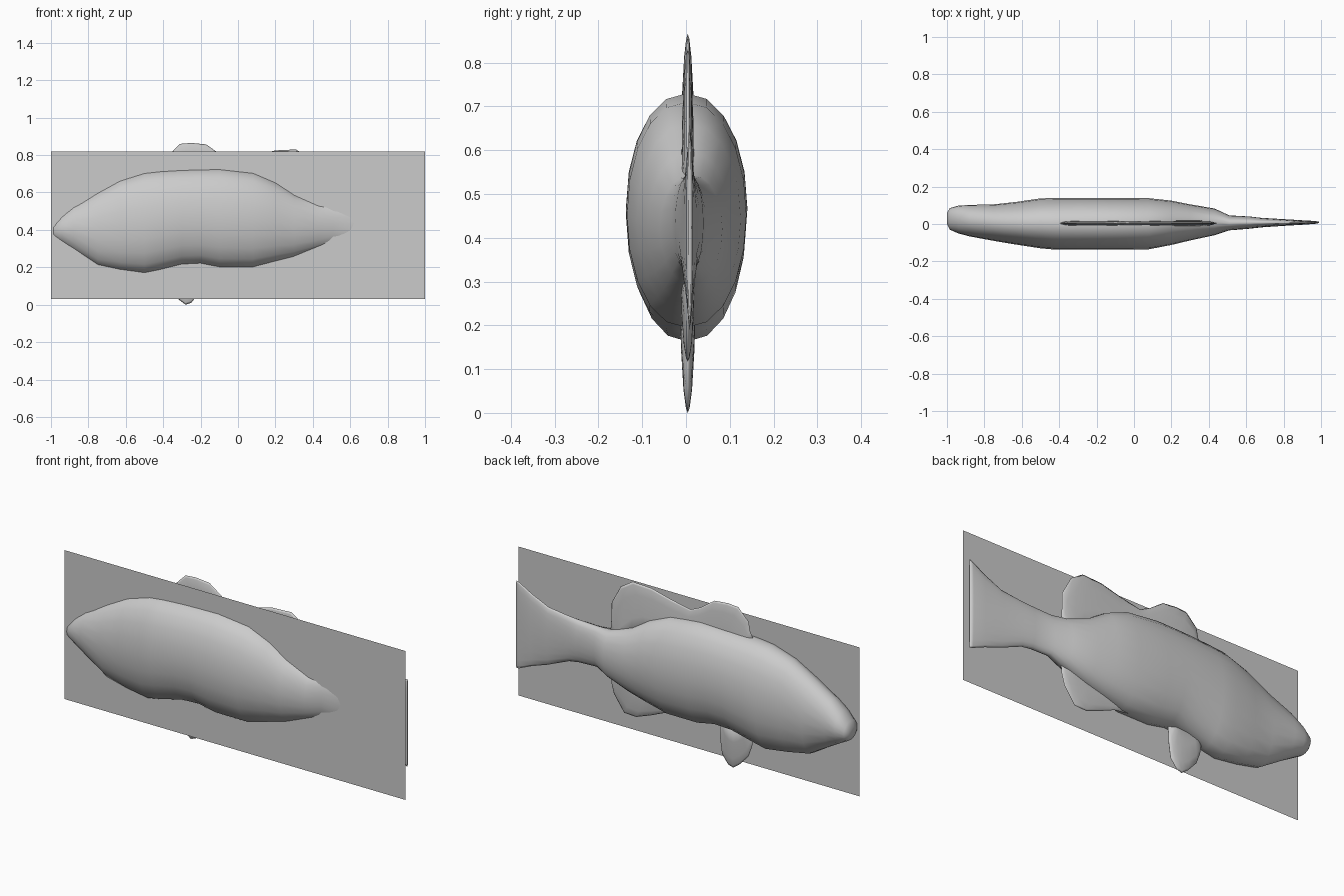
import bpy, bmesh, math

if "Cube" in bpy.data.objects:
    bpy.data.objects.remove(bpy.data.objects["Cube"])


def finish(bm, name):
    bmesh.ops.recalc_face_normals(bm, faces=bm.faces)
    me = bpy.data.meshes.new(name)
    bm.to_mesh(me)
    bm.free()
    ob = bpy.data.objects.new(name, me)
    bpy.context.collection.objects.link(ob)
    for p in me.polygons:
        p.use_smooth = True
    return ob


def bridge(bm, rings):
    """Skin closed rings of vertices, capping both ends."""
    n = len(rings[0])
    for a, b in zip(rings, rings[1:]):
        for i in range(n):
            j = (i + 1) % n
            bm.faces.new((a[i], a[j], b[j], b[i]))
    bm.faces.new(rings[0])
    bm.faces.new(rings[-1][::-1])


def loft(name, stations, sides=20):
    """Rounded sections: x, top z, bottom z, y min, y max."""
    bm = bmesh.new()
    rings = []
    for x, zt, zb, y0, y1 in stations:
        ring = []
        for i in range(sides):
            a = 2 * math.pi * i / sides
            c, s = math.cos(a), math.sin(a)
            c = math.copysign(abs(c) ** 0.93, c)
            ring.append(bm.verts.new((x, (y0 + y1) / 2 + (y1 - y0) / 2 * c,
                                      (zt + zb) / 2 + (zt - zb) / 2 * s)))
        rings.append(ring)
    bridge(bm, rings)
    return finish(bm, name)


def fin(name, edge, base, thick, y=0.004):
    """Tapered fin from a base segment (start, end) out to an edge outline."""
    bm = bmesh.new()
    rows = [(-1, 0), (-1, .45), (-.75, .8), (-.35, .96), (0, 1),
            (.35, .96), (.75, .8), (1, .45), (1, 0)]
    (ax, az), (bx, bz) = base
    rings = []
    for i, (x, z) in enumerate(edge):
        t = i / (len(edge) - 1)
        px, pz = ax + (bx - ax) * t, az + (bz - az) * t
        w = thick * (0.35 if i in (0, len(edge) - 1) else 1)
        rings.append([bm.verts.new((px + (x - px) * k, y + s * w * (1.4 - .5 * k),
                                    pz + (z - pz) * k)) for s, k in rows])
    bridge(bm, rings)
    return finish(bm, name)


# body and tail, nose at -x
loft("fish_body", [
    (-1.0, .415, .365, .00, .06),
    (-.985, .445, .345, -.03, .085),
    (-.94, .49, .32, -.05, .098),
    (-.88, .535, .285, -.066, .102),
    (-.75, .605, .205, -.09, .105),
    (-.63, .67, .18, -.11, .118),
    (-.5, .71, .163, -.13, .137),
    (-.42, .718, .18, -.137, .139),
    (-.3, .725, .21, -.137, .14),
    (-.2, .728, .215, -.137, .14),
    (-.1, .73, .195, -.137, .14),
    (.08, .71, .195, -.135, .138),
    (.2, .66, .225, -.112, .125),
    (.3, .595, .25, -.088, .105),
    (.43, .545, .295, -.06, .083),
    (.51, .54, .325, -.034, .046),
    (.62, .545, .32, -.025, .04),
    (.68, .55, .31, -.018, .033),
    (.8, .565, .26, -.01, .026),
    (.9, .61, .225, -.004, .02),
    (.97, .65, .195, .001, .016),
    (.99, .657, .19, .005, .012)])

# fins
fin("dorsal_fin", [(-.40, .71), (-.38, .75), (-.37, .80), (-.31, .86), (-.25, .865),
                   (-.17, .857), (-.09, .80), (-.03, .773), (.09, .797), (.2, .825),
                   (.31, .83), (.38, .785), (.433, .687), (.435, .6), (.44, .54)],
    [(-.38, .66), (.42, .48)], .011)
fin("anal_fin", [(.0, .2), (.12, .184), (.2, .15), (.29, .117), (.36, .12),
                 (.42, .205), (.435, .26), (.44, .31)],
    [(.02, .28), (.42, .35)], .012)
fin("pelvic_fin", [(-.40, .19), (-.39, .14), (-.37, .085), (-.32, .03), (-.28, 0),
                   (-.25, .01), (-.215, .055), (-.205, .13), (-.2, .22)],
    [(-.37, .26), (-.23, .26)], .013)

# flat backing panel
bm = bmesh.new()
bm.faces.new([bm.verts.new((x, -.025, z))
              for x, z in ((-1, .03), (1, .03), (1, .82), (-1, .82))])
finish(bm, "backing_panel")
